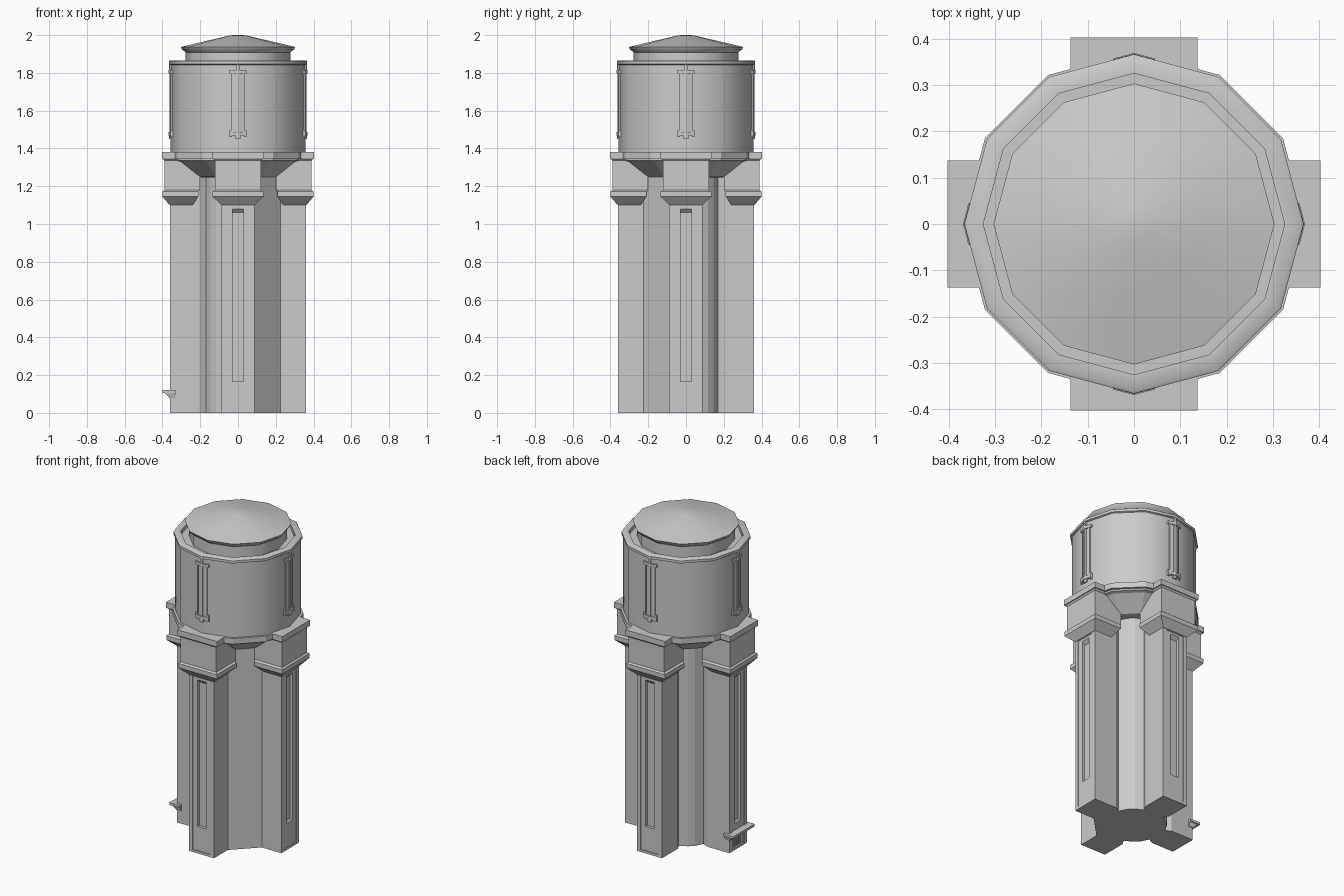
import bpy, math
from mathutils import Matrix

if "Cube" in bpy.data.objects:
    bpy.data.objects.remove(bpy.data.objects["Cube"])

stone = bpy.data.materials.new("light_grey_stone")
stone.diffuse_color = (0.6, 0.6, 0.6, 1)
stone.use_nodes = True
stone.node_tree.nodes["Principled BSDF"].inputs["Base Color"].default_value = stone.diffuse_color


def loft(name, rings, turn=0):
    """Skin equal-length rings of points, capped at both ends, turned about z in quarter turns."""
    n = len(rings[0])
    verts = [p for r in rings for p in r]
    faces = [tuple(reversed(range(n))), tuple(range(len(verts) - n, len(verts)))]
    for k in range(len(rings) - 1):
        for i in range(n):
            j = (i + 1) % n
            faces.append((k*n + i, k*n + j, k*n + n + j, k*n + n + i))
    me = bpy.data.meshes.new(name)
    me.from_pydata(verts, [], faces)
    me.transform(Matrix.Rotation(turn * math.pi / 2, 4, 'Z'))
    me.materials.append(stone)
    ob = bpy.data.objects.new(name, me)
    bpy.context.collection.objects.link(ob)
    # consistent outward normals
    import bmesh
    bm = bmesh.new()
    bm.from_mesh(me)
    bmesh.ops.recalc_face_normals(bm, faces=bm.faces)
    bm.to_mesh(me)
    bm.free()
    return ob


def prism(name, plan, z0, z1, turn=0):
    return loft(name, [[(x, y, z) for x, y in plan] for z in (z0, z1)], turn)


def rect(x0, x1, y0, y1):
    return [(x0, y0), (x1, y0), (x1, y1), (x0, y1)]


def lathe(name, profile, smooth=True):
    """Twelve-sided solid from (radius, z) pairs, corners on the axes."""
    rings = [[(r*math.cos(i*math.pi/6), r*math.sin(i*math.pi/6), z) for i in range(12)]
             for r, z in profile]
    ob = loft(name, rings)
    if smooth:
        bpy.ops.object.select_all(action='DESELECT')
        ob.select_set(True)
        bpy.context.view_layer.objects.active = ob
        bpy.ops.object.shade_smooth_by_angle(angle=math.radians(35))
    return ob


def cut(target, cutters):
    for c in cutters:
        c.hide_render = True
        m = target.modifiers.new("cut", 'BOOLEAN')
        m.operation, m.solver, m.object = 'DIFFERENCE', 'EXACT', c
    dg = bpy.context.evaluated_depsgraph_get()
    me = bpy.data.meshes.new_from_object(target.evaluated_get(dg))
    target.modifiers.clear()
    target.data = me
    for c in cutters:
        bpy.data.objects.remove(c)


# cross-shaped shaft: one plain corner (front right), three ribbed corners
W, R = 0.087, 0.36
plain = [(R, W), (0.225, W), (W, 0.225), (W, R)]
ribbed = [(R, W), (0.205, W), (0.17, 0.068), (0.145, 0.116),
          (0.116, 0.145), (0.068, 0.17), (W, 0.205), (W, R)]
plan = []
for q in range(4):
    c, s = round(math.cos(q*math.pi/2)), round(math.sin(q*math.pi/2))
    plan += [(x*c - y*s, x*s + y*c) for x, y in (plain if q == 3 else ribbed)]
shaft = prism("cross_shaft", plan, 0, 1.3)

# shallow panel and deep slot on each pier face, doorway on the left pier
cutters = []
for q in range(4):
    cutters.append(prism("panel_cutter", rect(-0.062, 0.062, -0.4, -0.356), 0.015, 1.095, q))
    slot = [[(-0.03, y, 0.165), (0.03, y, 0.165), (0.03, y, t), (-0.03, y, t)]
            for y, t in ((-0.4, 1.1), (-0.356, 1.08), (-0.338, 1.06))]
    cutters.append(loft("slot_cutter", slot, q))
cutters.append(prism("door_cutter", rect(-0.42, -0.335, -0.045, 0.045), 0.012, 0.075))
cut(shaft, cutters)

# door bars and canopy
for y in (-0.03, -0.01, 0.01, 0.03):
    prism("door_bar", rect(-0.352, -0.33, y - 0.004, y + 0.004), 0.01, 0.076)
prism("door_canopy", rect(-0.4, -0.33, -0.105, 0.105), 0.105, 0.12)
loft("canopy_support", [[(x, y, z) for x, y in rect(a, -0.33, -w, w)]
                        for a, w, z in ((-0.362, 0.09, 0.078), (-0.388, 0.098, 0.105))])

for q in range(4):
    # flared capital, band and block at the head of each pier
    levels = ((0.087, 0.362, 0.24, 1.1), (0.135, 0.4, 0.21, 1.145), (0.135, 0.4, 0.21, 1.172),
              (0.123, 0.39, 0.2, 1.18), (0.123, 0.39, 0.2, 1.335), (0.132, 0.397, 0.2, 1.345))
    loft("pier_capital", [[(x, y, z) for x, y in rect(-w, w, -o, -i)] for w, o, i, z in levels], q)
    prism("capital_slab", rect(-0.137, 0.137, -0.402, -0.2), 1.345, 1.38, q)

# flared underside, platform and drum
lathe("flared_underside", [(0.2, 1.245), (0.235, 1.25), (0.335, 1.33), (0.355, 1.335), (0.355, 1.346)], False)
lathe("platform", [(0.371, 1.345), (0.371, 1.38)], False)
lathe("drum", [(0.357, 1.37), (0.357, 1.842), (0.366, 1.846), (0.366, 1.862), (0.36, 1.866),
               (0.325, 1.866), (0.325, 1.84), (0.2, 1.84)])

# neck and low conical roof
lathe("roof_neck", [(0.277, 1.83), (0.277, 1.912)])
lathe("roof", [(0.272, 1.905), (0.298, 1.925), (0.303, 1.937), (0.16, 1.971), (0.04, 1.999), (0.004, 2.0)])

# tall windows folded around the drum corners
T = math.tan(math.pi / 12)


def folded(name, a, b, depth, z0, z1, q):
    xs = [a, 0, b] if a < 0 < b else [a, b]
    outer = [(x, -(0.357 + depth) + abs(x)*T) for x in xs]
    inner = [(x, -0.345 + abs(x)*T) for x in reversed(xs)]
    prism(name, outer + inner, z0, z1, q)


for q in range(4):
    folded("window_pane", -0.03, 0.03, 0.002, 1.485, 1.8, q)
    for s in (-0.034, 0.024):
        folded("window_jamb", s, s + 0.01, 0.008, 1.485, 1.8, q)
    folded("window_mullion", -0.009, 0.009, 0.006, 1.485, 1.8, q)
    folded("window_sill", -0.045, 0.045, 0.012, 1.468, 1.488, q)
    folded("window_head", -0.045, 0.045, 0.01, 1.797, 1.815, q)
    folded("window_keystone", -0.008, 0.008, 0.008, 1.815, 1.845, q)
    folded("sill_drop", -0.012, 0.012, 0.008, 1.45, 1.468, q)
    for s in (-0.045, 0.033):
        folded("sill_bracket", s, s + 0.012, 0.01, 1.46, 1.498, q)
